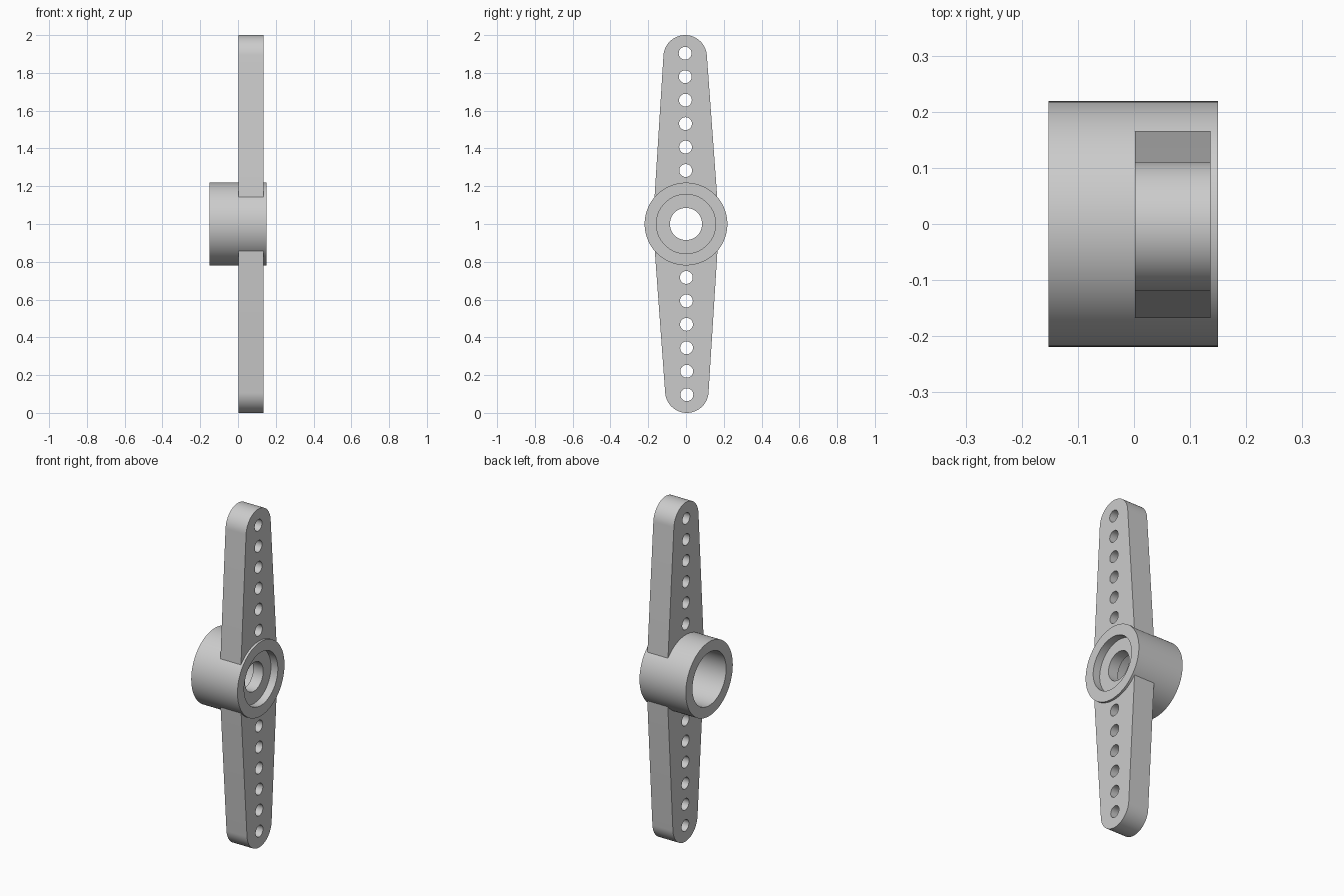
import bpy
import bmesh
from math import sin, cos, pi, atan2
from mathutils import Vector, Matrix

cube = bpy.data.objects.get("Cube")
if cube:
    bpy.data.objects.remove(cube, do_unlink=True)

plastic = bpy.data.materials.new("light_grey_plastic")
plastic.use_nodes = True
GREY = (0.6, 0.6, 0.6, 1)
plastic.diffuse_color = GREY
plastic.node_tree.nodes["Principled BSDF"].inputs["Base Color"].default_value = GREY


def finish(bm, name):
    """Turn a bmesh into a smooth-shaded object centred on the hub axis."""
    bmesh.ops.recalc_face_normals(bm, faces=bm.faces[:])
    mesh = bpy.data.meshes.new(name)
    bm.to_mesh(mesh)
    bm.free()
    mesh.materials.append(plastic)
    obj = bpy.data.objects.new(name, mesh)
    bpy.context.collection.objects.link(obj)
    obj.location.z = 1
    bpy.ops.object.select_all(action='DESELECT')
    obj.select_set(True)
    bpy.context.view_layer.objects.active = obj
    bpy.ops.object.shade_smooth_by_angle(angle=pi / 6)
    return obj


def arc(radius, start, end, steps, height=0):
    """Points (y, z) on an arc, angle measured from straight up."""
    angles = [start + (end - start) * i / steps for i in range(steps + 1)]
    return [(radius * sin(a), height + radius * cos(a)) for a in angles]


# Hub: closed (x, radius) section turned around the x axis
OUTER, BORE, HOLE = 0.219, 0.157, 0.085
section = [(-0.152, OUTER), (0.15, OUTER), (0.15, BORE), (0.105, BORE),
           (0.105, HOLE), (0.04, HOLE), (0.04, BORE), (-0.152, BORE)]
bm = bmesh.new()
SEGMENTS = 96
rings = []
for i in range(SEGMENTS):
    a = 2 * pi * i / SEGMENTS
    rings.append([bm.verts.new((x, r * sin(a), r * cos(a))) for x, r in section])
for i, ring in enumerate(rings):
    following = rings[(i + 1) % SEGMENTS]
    for j in range(len(section)):
        k = (j + 1) % len(section)
        bm.faces.new((ring[j], ring[k], following[k], following[j]))
finish(bm, "hub")

# Arm: tapered outline with a round tip, its root following the hub wall
BACK, FRONT = 0.002, 0.136
TIP, TAPER = 0.115, 0.069
root_angle = atan2(0.17, 0.08)
outline = arc(TIP, -pi / 2 + TAPER, pi / 2 - TAPER, 32, 1 - TIP)
outline += arc(0.188, root_angle, -root_angle, 24)
loops = [outline]
for i in range(6):
    loops.append(arc(0.034, 0, 2 * pi, 32, 0.283 + 0.1242 * i)[:-1])

bm = bmesh.new()
edges = []
for loop in loops:
    verts = [bm.verts.new((BACK, y, z)) for y, z in loop]
    edges += [bm.edges.new((v, verts[i - 1])) for i, v in enumerate(verts)]
bmesh.ops.triangle_fill(bm, use_beauty=True, use_dissolve=False,
                        edges=edges, normal=Vector((1, 0, 0)))
extruded = bmesh.ops.extrude_face_region(bm, geom=bm.faces[:], use_keep_orig=True)
moved = [g for g in extruded["geom"] if isinstance(g, bmesh.types.BMVert)]
bmesh.ops.translate(bm, verts=moved, vec=(FRONT - BACK, 0, 0))
bmesh.ops.rotate(bm, verts=bm.verts[:], cent=(0, 0, 0),
                 matrix=Matrix.Rotation(0.005, 3, 'X'))
upper_arm = finish(bm, "upper_arm")

# The lower arm is the same shape turned half way round the hub
lower_arm = upper_arm.copy()
lower_arm.name = "lower_arm"
lower_arm.rotation_euler.x = pi
bpy.context.collection.objects.link(lower_arm)
